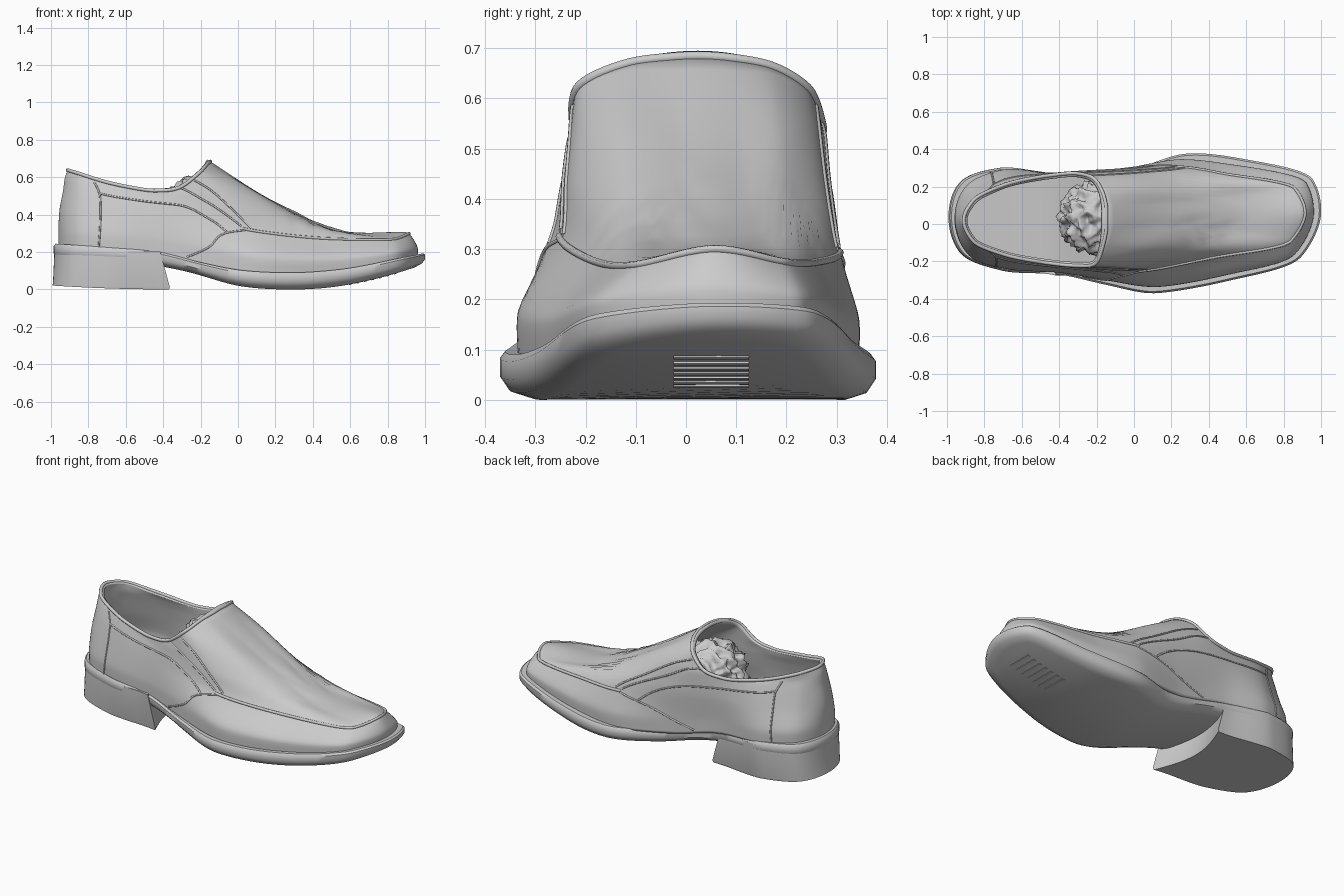
import bpy, bmesh, math
from mathutils import Vector, noise

if "Cube" in bpy.data.objects:
    bpy.data.objects.remove(bpy.data.objects["Cube"])

N = 160  # samples around every outline (16 control points x 10)


def at(pts, t, closed=False):
    """Point on a smooth curve through pts (overshoot-limited Hermite)."""
    n = len(pts)
    i = math.floor(t) if closed else min(int(t), n - 2)
    f = t - i
    get = (lambda k: pts[k % n]) if closed else (lambda k: pts[max(0, min(n - 1, k))])

    def tangent(k):
        a, b = get(k) - get(k - 1), get(k + 1) - get(k)
        if a.length < 1e-6 or b.length < 1e-6:
            return a + b
        return (a / a.length * b.length + b / b.length * a.length).normalized() * min(a.length, b.length)

    p, q = get(i), get(i + 1)
    return (p * (2*f**3 - 3*f**2 + 1) + tangent(i) * (f**3 - 2*f**2 + f)
            + q * (3*f**2 - 2*f**3) + tangent(i + 1) * (f**3 - f**2))


def profile(pairs):
    """Height as a function of x."""
    pts = [Vector((x, z, 0)) for x, z in pairs]
    dense = [at(pts, k / 10) for k in range((len(pts) - 1) * 10 + 1)]

    def fn(x):
        for a, b in zip(dense, dense[1:]):
            if x <= b.x:
                return a.y + (b.y - a.y) * (x - a.x) / (b.x - a.x)
        return dense[-1].y
    return fn


def build(name, verts, faces, fix=True, angle=40):
    me = bpy.data.meshes.new(name)
    me.from_pydata([tuple(v) for v in verts], [], faces)
    if fix:
        bm = bmesh.new()
        bm.from_mesh(me)
        bmesh.ops.recalc_face_normals(bm, faces=bm.faces)
        bm.to_mesh(me)
        bm.free()
    me.shade_smooth()
    me.set_sharp_from_angle(angle=math.radians(angle))
    ob = bpy.data.objects.new(name, me)
    bpy.context.collection.objects.link(ob)
    return ob


def ring(pts):
    return [at(pts, k * len(pts) / N, True) for k in range(N)]


def inset(loop, d):
    out = []
    for i, p in enumerate(loop):
        t = loop[(i + 1) % len(loop)] - loop[i - 1]
        out.append(p - Vector((t.y, -t.x, 0)).normalized() * d)
    return out


def cap(off):
    """Quads joining the two long sides of one ring."""
    return [[off + k for k in dict.fromkeys((i, i + 1, (N - i - 1) % N, (N - i) % N))]
            for i in range(N // 2)]


def vecs(rows):
    return [Vector(r + (0,) * (3 - len(r))) for r in rows]


welt = profile([(-1.05, .25), (-.7, .225), (-.42, .2), (-.2, .145), (0, .105), (.3, .09),
                (.6, .115), (.85, .165), (1.05, .205)])
under = profile([(-1.05, .15), (-.42, .125), (-.25, .09), (0, .02), (.25, 0), (.5, .012),
                 (.75, .06), (1.05, .15)])

# Outlines run heel -> right side -> toe -> left side
sole_line = vecs([(-.985, .02), (-.92, -.16), (-.7, -.25), (-.4, -.27), (-.15, -.325), (.08, -.37),
                  (.5, -.305), (.89, -.18), (1, .05), (.955, .24), (.6, .345), (.27, .375),
                  (-.02, .29), (-.4, .27), (-.72, .3), (-.93, .22)])
foot_line = vecs([(-.96, .02), (-.88, -.17), (-.68, -.24), (-.4, -.26), (-.15, -.3), (.1, -.335),
                  (.5, -.27), (.86, -.16), (.96, .05), (.92, .22), (.5, .32), (.25, .345),
                  (-.1, .29), (-.4, .27), (-.7, .29), (-.9, .2)])
for p in foot_line:
    p.z = welt(p.x) - .01
apron_line = vecs([(-.955, .02, .42), (-.88, -.145, .42), (-.68, -.215, .41), (-.42, -.24, .4),
                   (-.2, -.255, .38), (.05, -.25, .32), (.42, -.18, .275), (.84, -.09, .27),
                   (.915, .06, .3), (.86, .19, .275), (.5, .265, .275), (.25, .305, .29),
                   (-.05, .295, .34), (-.4, .275, .4), (-.7, .26, .41), (-.89, .16, .42)])
vamp_line = vecs([(-.935, .02, .53), (-.87, -.12, .53), (-.69, -.19, .5), (-.43, -.225, .47),
                  (-.24, -.24, .46), (-.03, -.235, .44), (.25, -.15, .39), (.52, -.03, .315),
                  (.58, .06, .31), (.52, .15, .318), (.28, .22, .39), (.08, .275, .43),
                  (-.14, .285, .44), (-.42, .27, .47), (-.7, .235, .5), (-.88, .13, .53)])
instep_line = vecs([(-.925, .02, .6), (-.865, -.105, .585), (-.69, -.175, .545), (-.44, -.215, .505),
                    (-.28, -.232, .51), (-.12, -.22, .55), (.03, -.13, .55), (.16, -.01, .485),
                    (.18, .05, .478), (.16, .11, .485), (.05, .19, .54), (-.08, .255, .545),
                    (-.22, .278, .52), (-.43, .265, .505), (-.7, .22, .545), (-.87, .12, .585)])
rim_line = vecs([(-.91, .02, .64), (-.86, -.09, .625), (-.69, -.165, .572), (-.45, -.21, .53),
                 (-.32, -.222, .545), (-.21, -.21, .63), (-.175, -.11, .677), (-.165, -.03, .692),
                 (-.165, .03, .695), (-.165, .09, .69), (-.18, .17, .67), (-.22, .24, .625),
                 (-.31, .27, .55), (-.45, .26, .53), (-.69, .21, .572), (-.86, .125, .625)])
bulge_line = [Vector((a.x, a.y, a.z + .38 * (c.z - a.z))) for a, c in zip(foot_line, apron_line)]
lines = [foot_line, bulge_line, apron_line, vamp_line, instep_line, rim_line]


def surf(u, v):
    p = at([at(line, u, True) for line in lines], v)
    # flex creases across the ball of the foot
    if v > 2:
        fade = math.exp(-((p.x - .38) / .13) ** 2) * min(1, (v - 2) * 2)
        p.z += .005 * fade * math.sin(p.x * 62 + p.y * 9)
    return p


# Upper: skin from welt to opening, thickened inward
rows = 31
verts = [surf(i * 16 / N, j / 6) for j in range(rows) for i in range(N)]
faces = [(j*N + i, j*N + (i+1) % N, (j+1)*N + (i+1) % N, (j+1)*N + i)
         for j in range(rows - 1) for i in range(N)]
upper = build("upper", verts, faces, fix=False, angle=60)
mod = upper.modifiers.new("thickness", 'SOLIDIFY')
mod.thickness, mod.offset = .02, -1

# Outsole with rounded welt
base = ring(sole_line)
verts, faces = [], []
steps = [(.05, 1), (.01, 1), (0, .85), (0, .45), (.018, .15), (.06, 0)]
for d, f in steps:
    verts += [Vector((p.x, p.y, under(p.x) + f * (welt(p.x) - under(p.x)))) for p in inset(base, d)]
for j in range(len(steps) - 1):
    faces += [((j+1)*N + i, (j+1)*N + (i+1) % N, j*N + (i+1) % N, j*N + i) for i in range(N)]
faces += cap(0) + cap((len(steps) - 1) * N)
build("outsole", verts, faces)

# Insole
build("insole", [Vector((p.x, p.y, welt(p.x) + .025)) for p in inset(ring(foot_line), .015)], cap(0))

# Heel block with a hollow, raked breast
back = [at(sole_line, -3.1 + 6.24 * k / 60, True) for k in range(61)]
a, b = back[-1], back[0]
breast = [a.lerp(b, k / 12) - Vector((.07 * math.sin(math.pi * k / 12), 0, 0)) for k in range(1, 12)]
verts = []
for grow, top in ((.985, 0), (1, 1), (1, 2)):
    for p in back + breast:
        rake = max(0, (p.x + .6) / .24) * .055
        s = (1.012, 1.004, .996)[top] if p.x < -.6 else (1, 1, .995)[top]
        floor = .022 * max(0, (-p.x - .36) / .64) ** 2
        z = (floor, floor + .012, .205)[top]
        x = p.x * s - (rake if top == 2 else 0)
        verts.append(Vector(((x + .65) * grow - .65, p.y * grow, z)))
m = len(back + breast)
faces = [(j*m + i, j*m + (i+1) % m, (j+1)*m + (i+1) % m, (j+1)*m + i) for j in range(2) for i in range(m)]
faces += [tuple(range(m)), tuple(range(2*m, 3*m))]
build("heel", verts, faces)


# Raised seams that follow the upper's surface
def seam(name, uv, radius, closed=False):
    pts = vecs(uv)
    path = []
    count = max(24, int((len(uv) - 1) * 16))
    if closed:
        path = [surf(k * 16 / N, 4.95) for k in range(N)]
    else:
        for k in range(count + 1):
            c = at(pts, k / count * (len(pts) - 1))
            path.append(surf(c.x, c.y))
    cu = bpy.data.curves.new(name, 'CURVE')
    cu.dimensions, cu.bevel_depth, cu.bevel_resolution = '3D', radius, 2
    sp = cu.splines.new('POLY')
    sp.points.add(len(path) - 1)
    for q, p in zip(sp.points, path):
        q.co = (*p, 1)
    sp.use_cyclic_u = closed
    sp.use_smooth = True
    bpy.context.collection.objects.link(bpy.data.objects.new(name, cu))


seam("collar", [], .010, True)
seam("apron_seam", [(u, 2) for u in (4.9, 6, 7, 8, 9, 10, 11.1)], .008)
details = {"quarter_seam": [(5, 2), (4.3, 1.5), (3.5, .2)],
           "gore_back": [(4.05, 4.9), (4.3, 3.5), (4.9, 2.1)],
           "gore_front": [(4.6, 4.8), (4.85, 3.4), (5.1, 2.1)],
           "side_panel": [(1.75, 3.1), (2.6, 2.9), (3.7, 2.7), (4.2, 2.1), (4.5, 1.7)],
           "heel_counter": [(1.6, 4.3), (1.75, 3), (1.7, .1)]}
for side, flip in (("right", False), ("left", True)):
    for name, uv in details.items():
        seam(f"{name}_{side}", [(16 - u if flip else u, v) for u, v in uv], .005)

# Crumpled paper stuffing behind the throat
bm = bmesh.new()
bmesh.ops.create_icosphere(bm, subdivisions=5, radius=1)
for v in bm.verts:
    crease = abs(noise.noise(v.co * 2.3)) + .5 * abs(noise.noise(v.co * 5))
    v.co *= 1.06 - .45 * crease
    v.co = Vector((-.21 + v.co.x * .2, .03 + v.co.y * .2, .41 + v.co.z * .2))
me = bpy.data.meshes.new("stuffing")
bm.to_mesh(me)
bm.free()
me.shade_smooth()
bpy.context.collection.objects.link(bpy.data.objects.new("stuffing", me))

# Grip ribs under the toe
for k in range(7):
    x = .6 + k * .04
    bpy.ops.mesh.primitive_cube_add(size=1, location=(x, .05, under(x) + .001))
    rib = bpy.context.object
    rib.name = f"grip_rib_{k + 1}"
    rib.scale = (.016, .15, .008)
    rib.rotation_euler.y = -math.atan((under(x + .02) - under(x - .02)) / .04)
